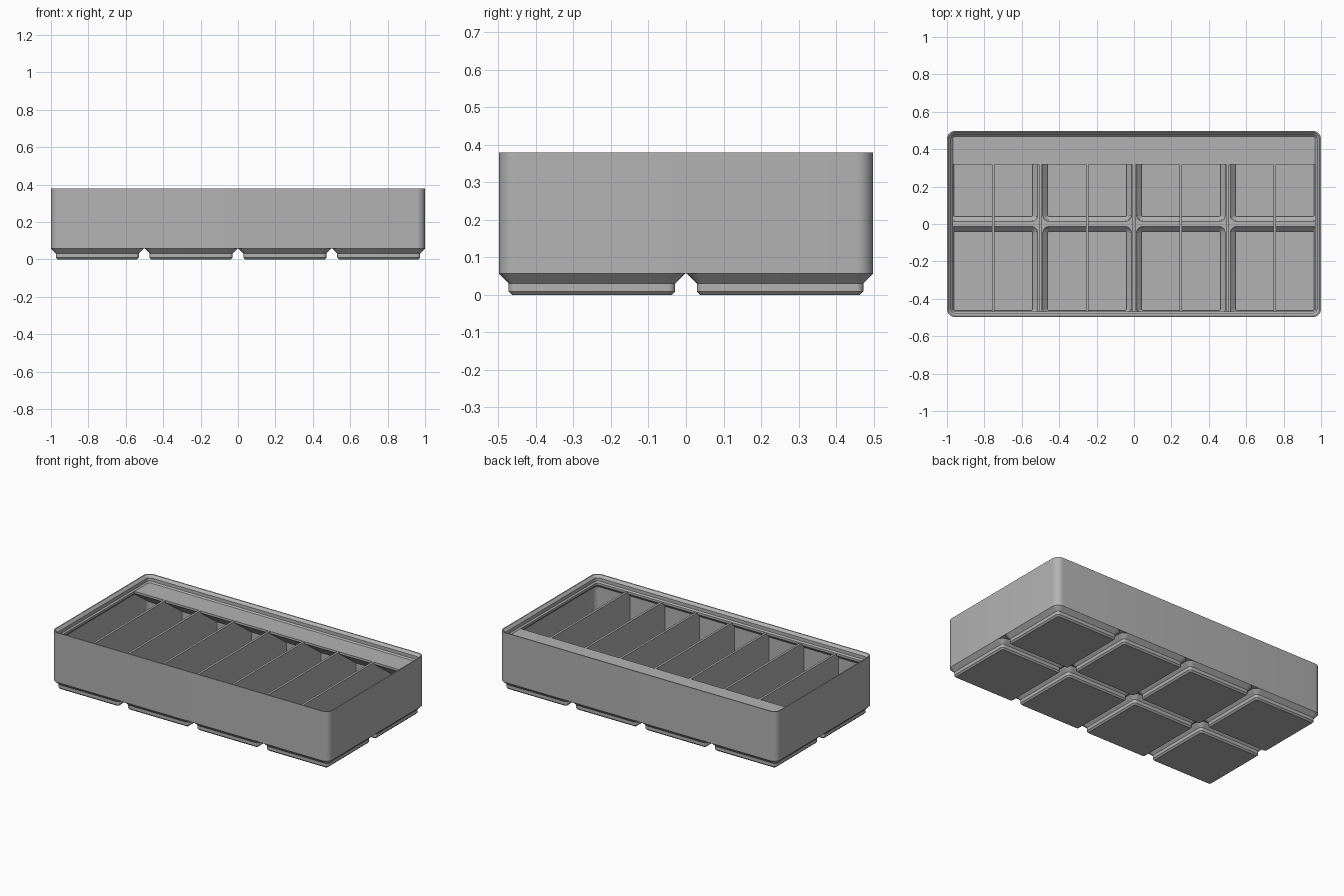
import bpy, bmesh, math

cube = bpy.data.objects.get("Cube")
if cube:
    bpy.data.objects.remove(cube)

U = 2 / 167.5          # one millimetre in model units
PITCH = 42             # grid cell size
HX, HY = 83.75, 41.75  # body half sizes
R = 3.75               # outer corner radius
TOP = 28               # height of the dividers and the shelf
RIDGE = 5.3            # top of the ridges between feet
CENTRES = [(PITCH * (i - 1.5), PITCH * (j - 0.5)) for i in range(4) for j in range(2)]

grey = bpy.data.materials.new("plain grey")
grey.use_nodes = True
colour = (0.45, 0.45, 0.45, 1)
grey.diffuse_color = colour
grey.node_tree.nodes["Principled BSDF"].inputs["Base Color"].default_value = colour


def ring(bm, cx, cy, hx, hy, r, z, steps=8):
    """Rounded rectangle of vertices."""
    verts = []
    for q, (sx, sy) in enumerate([(1, 1), (-1, 1), (-1, -1), (1, -1)]):
        for k in range(steps + 1):
            a = (q + k / steps) * math.pi / 2
            x = cx + sx * (hx - r) + r * math.cos(a)
            y = cy + sy * (hy - r) + r * math.sin(a)
            verts.append(bm.verts.new((x * U, y * U, z * U)))
    return verts


def loft(bm, cx, cy, hx, hy, r, profile):
    """Skin rounded rectangles given as (inset, z) and cap both ends."""
    rings = [ring(bm, cx, cy, hx - d, hy - d, r - d, z) for d, z in profile]
    for a, b in zip(rings, rings[1:]):
        for i in range(len(a)):
            j = (i + 1) % len(a)
            bm.faces.new((a[i], a[j], b[j], b[i]))
    bm.faces.new(rings[0][::-1])
    bm.faces.new(rings[-1])


def prism(bm, x0, x1, profile):
    """Extrude a (y, z) outline along x."""
    ends = [[bm.verts.new((x * U, y * U, z * U)) for y, z in profile] for x in (x0, x1)]
    for i in range(len(profile)):
        j = (i + 1) % len(profile)
        bm.faces.new((ends[0][i], ends[0][j], ends[1][j], ends[1][i]))
    bm.faces.new(ends[0][::-1])
    bm.faces.new(ends[1])


def finish(bm, name):
    bmesh.ops.recalc_face_normals(bm, faces=bm.faces)
    mesh = bpy.data.meshes.new(name)
    bm.to_mesh(mesh)
    bm.free()
    mesh.materials.append(grey)
    obj = bpy.data.objects.new(name, mesh)
    bpy.context.collection.objects.link(obj)
    return obj


def smooth(obj):
    bpy.ops.object.select_all(action='DESELECT')
    obj.select_set(True)
    bpy.context.view_layer.objects.active = obj
    bpy.ops.object.shade_smooth_by_angle(angle=math.radians(30))


# Tray body: outer wall, stacking lip, inner wall and floor plate
bm = bmesh.new()
loft(bm, 0, 0, HX, HY, R, [
    (0, 4.75), (0, 31.8), (0.6, 31.8), (1.9, 30.5), (1.9, 28.7), (2.6, TOP),
    (2.6, 26.8), (0.8, 25), (0.8, RIDGE)])
body = finish(bm, "tray_body")

# Cutter that opens the floor plate above every foot
bm = bmesh.new()
for cx, cy in CENTRES:
    loft(bm, cx, cy, 20.75, 20.75, R, [(3.1, 3.5), (2.9, 3.05 + 0.1), (0.85, RIDGE - 0.1 + 0.1), (0.85, 6)])
cutter = finish(bm, "floor_cutter")
cutter.hide_render = True

mod = body.modifiers.new("floor openings", 'BOOLEAN')
mod.operation = 'DIFFERENCE'
mod.solver = 'EXACT'
mod.object = cutter
bpy.context.view_layer.update()
cut_mesh = bpy.data.meshes.new_from_object(body.evaluated_get(bpy.context.evaluated_depsgraph_get()))
body.modifiers.clear()
body.data = cut_mesh
bpy.data.objects.remove(cutter)
smooth(body)

# Hollow stepped feet
for n, (cx, cy) in enumerate(CENTRES, 1):
    bm = bmesh.new()
    loft(bm, cx, cy, 20.75, 20.75, R, [
        (2.95, 0), (2.15, 0.8), (2.15, 2.6), (0, 4.75),
        (1.4, 4.75), (3.1, 3.05), (3.1, 1)])
    smooth(finish(bm, f"foot_{n}"))

# Dividers: those over a foot reach down into its hollow
for n in range(-3, 4):
    outline = [(-40.9, TOP - 1.2), (-40.9, RIDGE - 0.1)]
    if n % 2:
        for c in (-PITCH / 2, PITCH / 2):
            outline += [(c - 19.9, RIDGE - 0.1), (c - 17.9, 3), (c - 17.9, 0.6),
                        (c + 17.9, 0.6), (c + 17.9, 3), (c + 19.9, RIDGE - 0.1)]
    outline += [(40.9, RIDGE - 0.1), (40.9, TOP - 1.2), (39.5, TOP - 0.05), (-39.5, TOP - 0.05)]
    bm = bmesh.new()
    x = n * PITCH / 2
    prism(bm, x - 0.6, x + 0.6, outline)
    finish(bm, f"divider_{n + 4}")

# Label shelf along the back with a sloping underside
bm = bmesh.new()
prism(bm, -82.3, 82.3, [(26.65, TOP), (40.9, TOP), (40.9, 16.5), (26.65, 26.8)])
finish(bm, "label_shelf")
